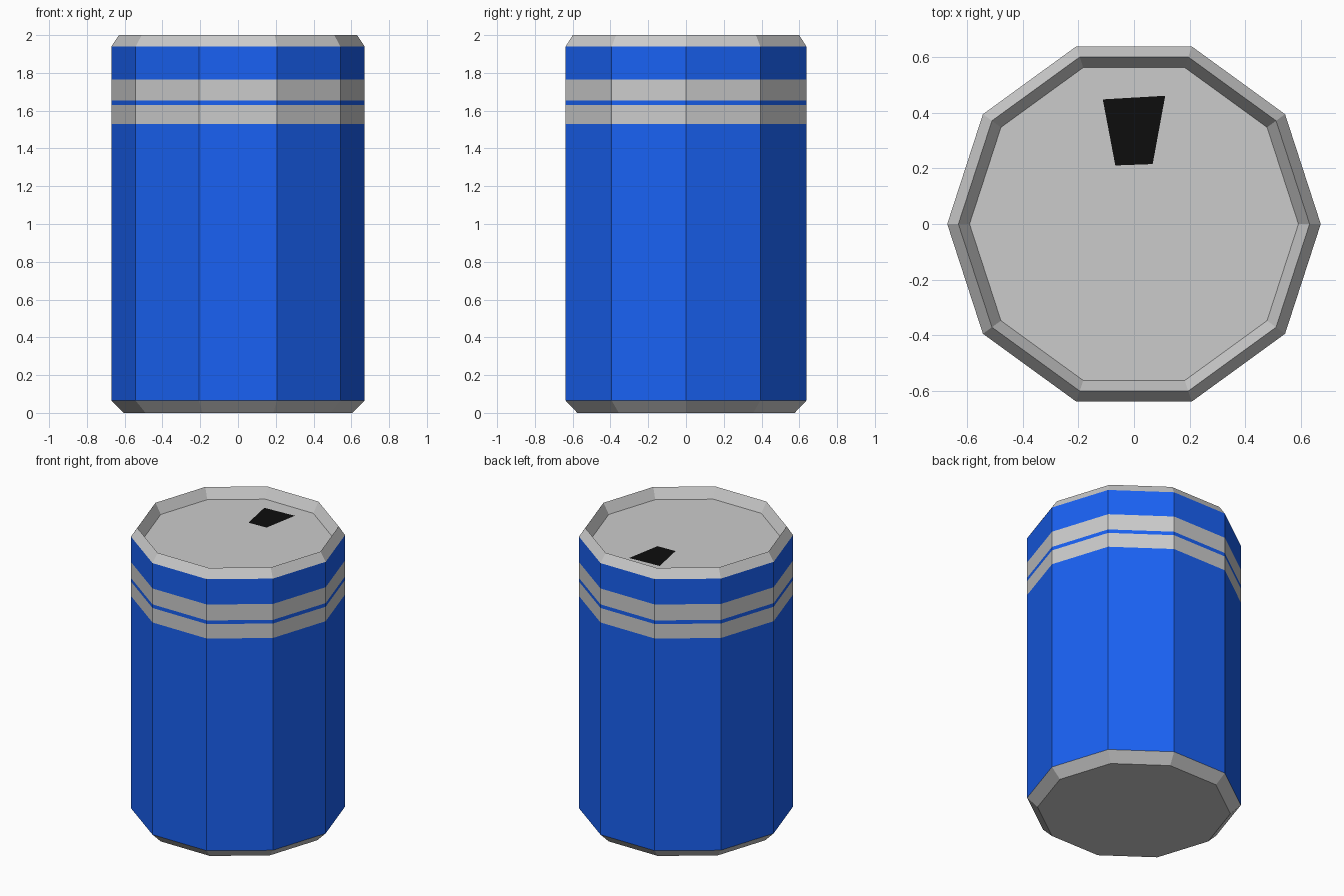
import bpy, bmesh
from math import cos, sin, tau

if "Cube" in bpy.data.objects:
    bpy.data.objects.remove(bpy.data.objects["Cube"])

SIDES = 10


def material(name, rgb):
    m = bpy.data.materials.new(name)
    m.diffuse_color = (*rgb, 1)
    m.use_nodes = True
    m.node_tree.nodes["Principled BSDF"].inputs["Base Color"].default_value = m.diffuse_color
    return m


def finish(name, bm, mat=None):
    me = bpy.data.meshes.new(name)
    bm.to_mesh(me)
    bm.free()
    if mat:
        me.materials.append(mat)
    ob = bpy.data.objects.new(name, me)
    bpy.context.collection.objects.link(ob)
    return ob


def turned(name, profile, mat=None, cap_start=False, cap_end=False):
    """Ten-sided shell from (radius, z) points, listed from outside bottom upward."""
    bm = bmesh.new()
    rings = [[bm.verts.new((r * cos(tau * i / SIDES), r * sin(tau * i / SIDES), z))
              for i in range(SIDES)] for r, z in profile]
    for a, b in zip(rings, rings[1:]):
        for i in range(SIDES):
            j = (i + 1) % SIDES
            bm.faces.new((a[i], a[j], b[j], b[i]))
    if cap_start:
        bm.faces.new(rings[0][::-1])
    if cap_end:
        bm.faces.new(rings[-1])
    return finish(name, bm, mat)


blue = material("blue", (0.01, 0.12, 0.9))
black = material("black", (0.004, 0.004, 0.004))
R = 0.67

# Base and recessed lid
turned("base", [(0.605, 0), (R, 0.065)], cap_start=True)
turned("lid", [(R, 1.94), (0.63, 2.0), (0.59, 1.93)], cap_end=True)

# Painted wall and plain bands
for name, z0, z1, mat in (("wall", 0.065, 1.53, blue),
                          ("lower_band", 1.53, 1.63, None),
                          ("thin_stripe", 1.63, 1.655, blue),
                          ("upper_band", 1.655, 1.765, None),
                          ("shoulder", 1.765, 1.94, blue)):
    turned(name, [(R, z0), (R, z1)], mat)

# Drinking hole in the lid
bm = bmesh.new()
bm.faces.new([bm.verts.new((x, y, 1.933)) for x, y in
              ((-0.067, 0.21), (0.067, 0.215), (0.112, 0.46), (-0.112, 0.447))])
finish("drinking_hole", bm, black)
